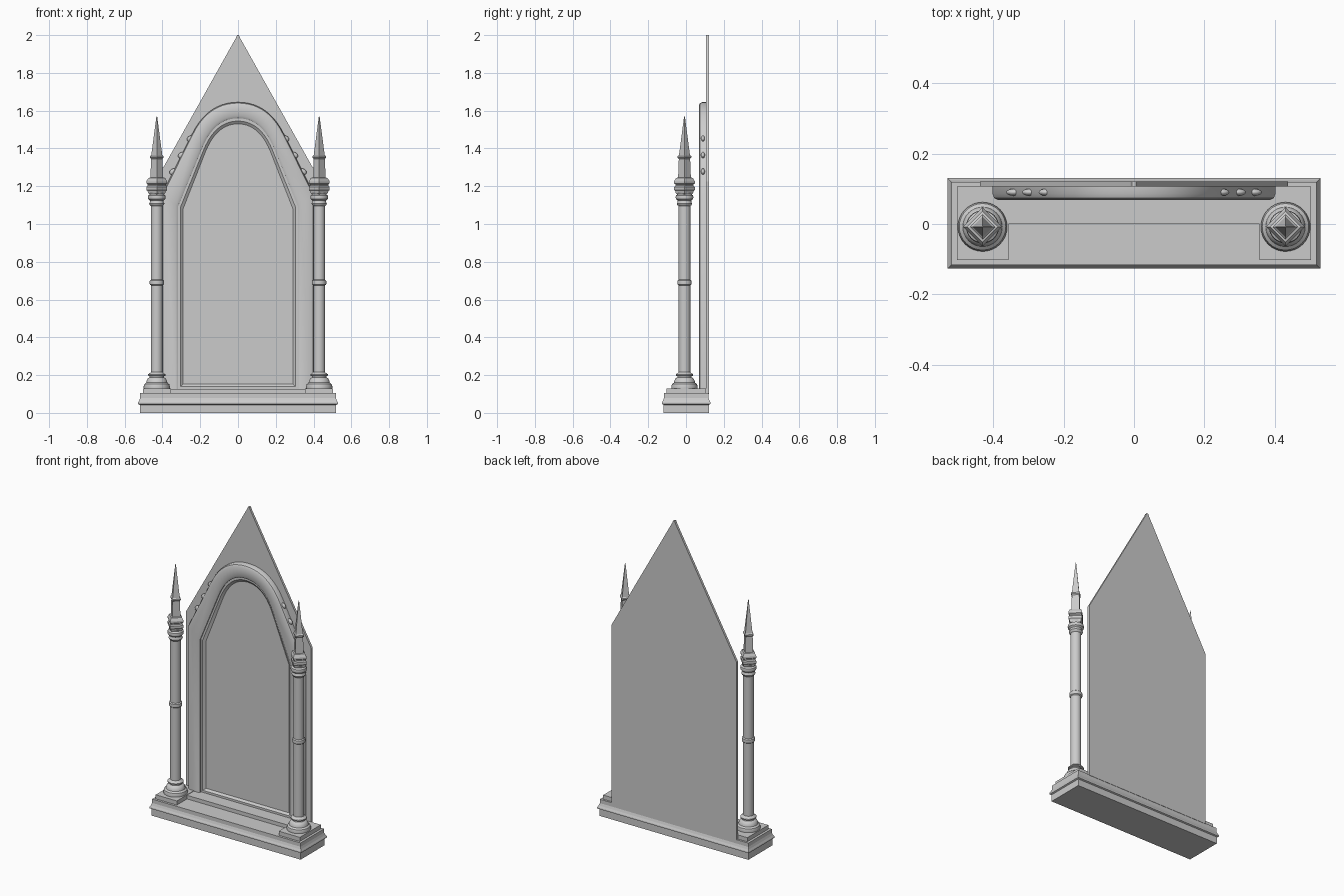
import bpy, bmesh
from math import cos, sin, pi, radians

if "Cube" in bpy.data.objects:
    bpy.data.objects.remove(bpy.data.objects["Cube"])


def loft(name, rings, smooth=True, cap_start=True, cap_end=True):
    """Skin a list of equal-length closed rings, optionally capping the ends."""
    bm = bmesh.new()
    vr = [[bm.verts.new(p) for p in r] for r in rings]
    n = len(rings[0])
    for a, b in zip(vr, vr[1:]):
        for i in range(n):
            j = (i + 1) % n
            bm.faces.new((a[i], a[j], b[j], b[i]))
    if cap_start:
        bm.faces.new(vr[0])
    if cap_end:
        bm.faces.new(vr[-1])
    bmesh.ops.recalc_face_normals(bm, faces=bm.faces)
    me = bpy.data.meshes.new(name)
    bm.to_mesh(me)
    bm.free()
    ob = bpy.data.objects.new(name, me)
    bpy.context.collection.objects.link(ob)
    if smooth:
        bpy.ops.object.select_all(action='DESELECT')
        ob.select_set(True)
        bpy.context.view_layer.objects.active = ob
        bpy.ops.object.shade_smooth_by_angle(angle=radians(35))
    return ob


def lathe(name, profile, x, y, segs):
    """Turn a (radius, z) profile around a vertical axis."""
    return loft(name, [[(x + r * cos(2 * pi * i / segs), y + r * sin(2 * pi * i / segs), z)
                        for i in range(segs)] for r, z in profile], segs > 8)


def rect(x0, x1, y0, y1, z):
    return [(x0, y0, z), (x1, y0, z), (x1, y1, z), (x0, y1, z)]


def box(name, x0, x1, y0, y1, z0, z1):
    return loft(name, [rect(x0, x1, y0, y1, z0), rect(x0, x1, y0, y1, z1)], False)


def arch(w, shoulder, apex, bottom, y):
    """Outline with straight legs, sloping haunches and a rounded crown."""
    half = [(1, 0)]
    for i in range(11):
        t = i / 10
        half.append(((1 - t) ** 2 * .6 + 2 * t * (1 - t) * .394,
                     (1 - t) ** 2 * .66 + 2 * t * (1 - t) + t * t))
    right = [(w, bottom)] + [(u * w, shoulder + v * (apex - shoulder)) for u, v in half]
    left = [(-x, z) for x, z in reversed(right[:-1])]
    return [(x, y, z) for x, z in right + left]


# moulded base
loft("base", [rect(-hx, hx, -hy, hy + .003, z) for hx, hy, z in
              [(.52, .118, 0), (.52, .118, .043), (.529, .127, .047), (.529, .127, .055),
               (.523, .121, .066), (.518, .116, .08), (.518, .116, .104)]], False)
box("centre_step", -.356, .356, 0, .107, .10, .127)

# gabled back panel with a slightly blunted tip
gable = [(-.437, .10), (.437, .10), (.437, 1.225), (.011, 1.985), (.005, 2.0),
         (-.005, 2.0), (-.011, 1.985), (-.437, 1.225)]
loft("back_panel", [[(x, y, z) for x, z in gable] for y in (.106, .121)], False)

# arched frame: outer side, rounded face, stepped inner moulding, recessed panel
loft("arched_frame", [arch(*p) for p in [
    (.402, 1.16, 1.645, .10, .110), (.402, 1.16, 1.645, .10, .086),
    (.397, 1.157, 1.640, .10, .074), (.386, 1.148, 1.629, .10, .068),
    (.330, 1.100, 1.573, .115, .068), (.317, 1.093, 1.560, .127, .076),
    (.317, 1.093, 1.560, .127, .084), (.305, 1.088, 1.545, .14, .084),
    (.290, 1.082, 1.530, .152, .096)]])

# columns, plinths, spires and leaf bumps on both sides
shaft = [(.068, .125), (.070, .138), (.066, .152), (.056, .160), (.054, .170), (.046, .184),
         (.038, .188), (.038, .194), (.046, .197), (.046, .204), (.037, .210), (.031, .216),
         (.031, .675), (.037, .680), (.038, .690), (.037, .700), (.031, .705),
         (.031, 1.095), (.038, 1.101), (.041, 1.108), (.036, 1.116), (.036, 1.124),
         (.045, 1.132), (.047, 1.142), (.045, 1.152), (.034, 1.158), (.038, 1.17)]
capital = [(.036, 1.155), (.046, 1.164), (.048, 1.174), (.055, 1.180), (.055, 1.196),
           (.048, 1.203), (.048, 1.210), (.055, 1.215), (.055, 1.226), (.044, 1.244), (.034, 1.246)]
spire = [(.034, 1.24), (.030, 1.345), (.036, 1.351), (.036, 1.359), (.029, 1.365), (.002, 1.57)]
for s, side in ((-1, "left"), (1, "right")):
    xa, xb = sorted((s * .356, s * .503))
    box(side + "_plinth", xa, xb, -.102, .107, .10, .13)
    cx, cy = s * .430, -.008
    lathe(side + "_column", shaft, cx, cy, 32)
    lathe(side + "_capital", capital, cx, cy, 4)
    lathe(side + "_spire", spire, cx, cy, 4)
    for x, z in ((.25, 1.452), (.297, 1.364), (.342, 1.277)):
        bpy.ops.mesh.primitive_uv_sphere_add(segments=12, ring_count=8, radius=1,
                                             location=(s * x, .09, z),
                                             rotation=(0, s * radians(25), 0),
                                             scale=(.022, .010, .016))
        bpy.context.object.name = side + "_leaf_bump"
        bpy.ops.object.shade_smooth_by_angle(angle=radians(50))
